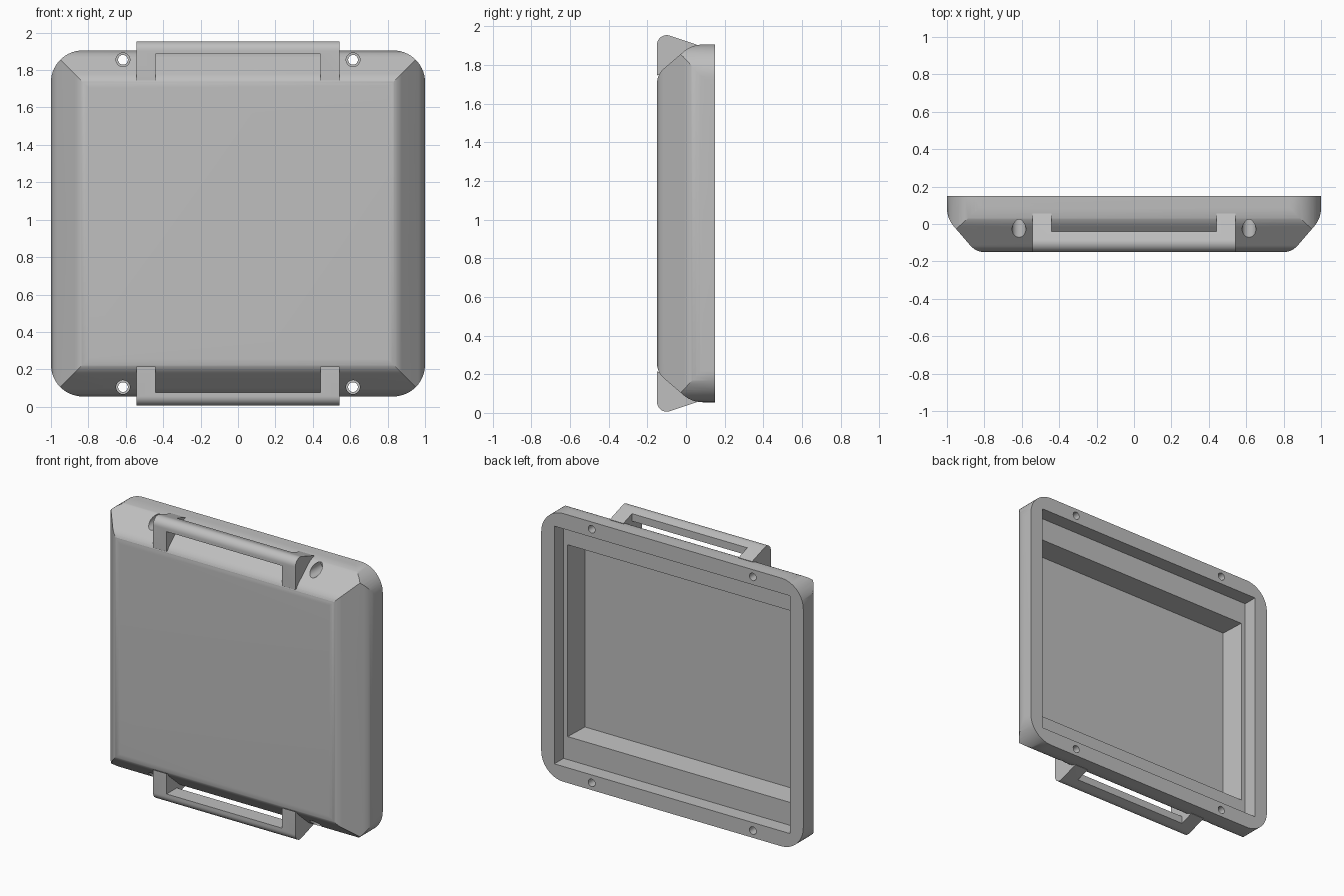
import bpy, bmesh, math
from mathutils import Vector

cube = bpy.data.objects.get("Cube")
if cube:
    bpy.data.objects.remove(cube, do_unlink=True)

MID = 0.98                      # height of the centre of the case
HALF_W, HALF_H, HALF_D = 1.0, 0.925, 0.15

grey = bpy.data.materials.new("plain grey")
grey.use_nodes = True
colour = (0.52, 0.52, 0.52, 1)
grey.diffuse_color = colour
grey.node_tree.nodes["Principled BSDF"].inputs["Base Color"].default_value = colour


def rounded(corners, steps=10):
    """Outline from (u, v, radius) corners, each replaced by an arc."""
    out = []
    for i, (u, v, r) in enumerate(corners):
        p = Vector((u, v))
        if r == 0:
            out.append(p)
            continue
        a = (Vector(corners[i - 1][:2]) - p).normalized()
        b = (Vector(corners[(i + 1) % len(corners)][:2]) - p).normalized()
        half = a.angle(b) / 2
        centre = p + (a + b).normalized() * r / math.sin(half)
        start = p + a * r / math.tan(half) - centre
        end = p + b * r / math.tan(half) - centre
        sweep = start.angle_signed(end)
        for k in range(steps + 1):
            t = -sweep * k / steps
            out.append(centre + Vector((start.x * math.cos(t) - start.y * math.sin(t),
                                        start.x * math.sin(t) + start.y * math.cos(t))))
    return out


def prism(name, outline, place, lo, hi):
    """Extrude an outline from lo to hi; place(u, v, w) gives the 3D point."""
    bm = bmesh.new()
    ends = [[bm.verts.new(place(p[0], p[1], w)) for p in outline] for w in (lo, hi)]
    for end in ends:
        bm.faces.new(end)
    n = len(outline)
    for i in range(n):
        j = (i + 1) % n
        bm.faces.new((ends[0][i], ends[0][j], ends[1][j], ends[1][i]))
    bmesh.ops.recalc_face_normals(bm, faces=bm.faces)
    mesh = bpy.data.meshes.new(name)
    bm.to_mesh(mesh)
    bm.free()
    mesh.materials.append(grey)
    obj = bpy.data.objects.new(name, mesh)
    bpy.context.collection.objects.link(obj)
    return obj


def combine(obj, tool, operation):
    """Apply a boolean and remove the tool."""
    tool.hide_render = True
    mod = obj.modifiers.new("cut", 'BOOLEAN')
    mod.operation, mod.object, mod.solver = operation, tool, 'EXACT'
    bpy.context.view_layer.objects.active = obj
    bpy.ops.object.modifier_apply(modifier=mod.name)
    bpy.data.objects.remove(tool, do_unlink=True)


def smooth(obj):
    bpy.ops.object.select_all(action='DESELECT')
    obj.select_set(True)
    bpy.context.view_layer.objects.active = obj
    bpy.ops.object.shade_smooth_by_angle(angle=math.radians(30))


def along_y(u, v, w):
    return (u, w, MID + v)


def along_z(u, v, w):
    return (u, v, MID + w)


def along_x(u, v, w):
    return (w, v, MID + u)


def rectangle(w, h, r=0):
    return [(-w, -h, r), (w, -h, r), (w, h, r), (-w, h, r)]


def chamfered(half):
    """Section with a square back and softened slopes at the front."""
    slope = half - 0.155
    return rounded([(half, HALF_D, 0), (-half, HALF_D, 0), (-half, 0.03, 0.15),
                    (-slope, -HALF_D, 0.1), (slope, -HALF_D, 0.1), (half, 0.03, 0.15)])


# Case body: rounded plate trimmed by a sloped section in each direction
body = prism("case_body", rounded(rectangle(HALF_W, HALF_H, 0.17), 14), along_y, -0.3, HALF_D)
side_slopes = chamfered(HALF_W)
end_slopes = chamfered(HALF_H)
combine(body, prism("side_trim", side_slopes, along_z, -1.2, 1.2), 'INTERSECT')
combine(body, prism("end_trim", end_slopes, along_x, -1.2, 1.2), 'INTERSECT')

# Stepped recess in the back: shallow opening, then a slightly tapered pocket
combine(body, prism("opening", rounded(rectangle(0.9, 0.82)), along_y, 0.05, 0.3), 'DIFFERENCE')
pocket = prism("pocket", rounded(rectangle(0.87, 0.663)), along_y, -0.11, 0.07)
for v in pocket.data.vertices:
    if v.co.y < 0:
        v.co.x *= 0.975
        v.co.z = MID + (v.co.z - MID) * 0.982
combine(body, pocket, 'DIFFERENCE')

# Four screw holes with wider recesses on the front
for sx in (-1, 1):
    for sz in (-1, 1):
        for radius, back in ((0.037, 0.08), (0.026, 0.3)):
            ring = [(sx * 0.615 + radius * math.cos(k * math.tau / 32),
                     sz * 0.875 + radius * math.sin(k * math.tau / 32)) for k in range(32)]
            combine(body, prism("screw_hole", ring, along_y, -0.3, back), 'DIFFERENCE')
smooth(body)

# Handles at the top and bottom, each a wedge with an open grip
wedge = [(0.765, -HALF_D, 0), (0.993, -HALF_D, 0.05), (0.925, 0.055, 0), (0.84, 0.03, 0)]
grip = [(0.6, -0.3), (0.905, -0.3), (0.905, -0.04), (1.2, -0.04), (1.2, 0.3), (0.6, 0.3)]
for name, side in (("top_handle", 1), ("bottom_handle", -1)):
    def place(u, v, w, s=side):
        return along_x(s * u, v, w)
    handle = prism(name, rounded(wedge), place, -0.543, 0.543)
    combine(handle, prism("grip_gap", grip, place, -0.44, 0.44), 'DIFFERENCE')
    smooth(handle)
